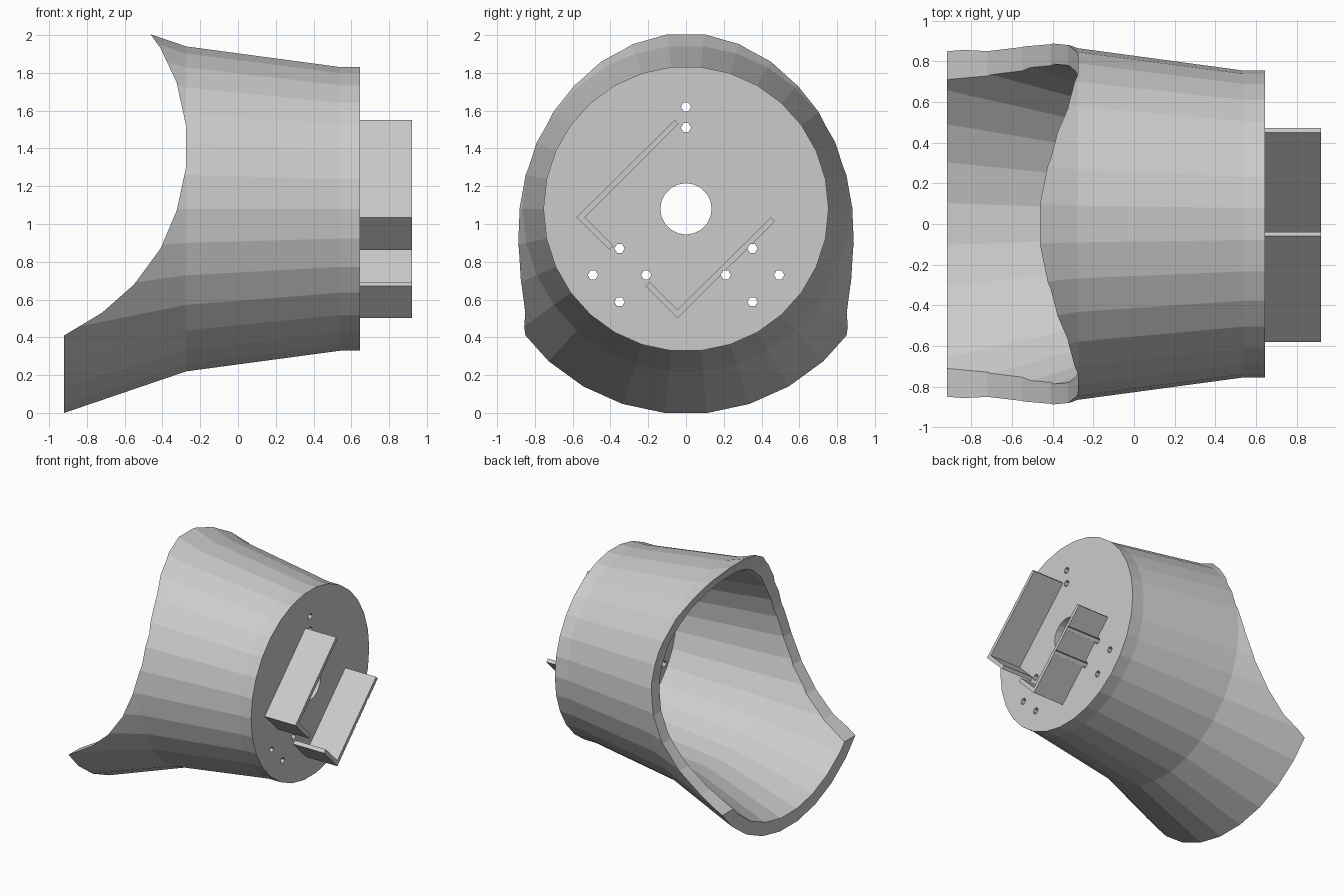
import bpy, bmesh
from math import sin, cos, pi

if "Cube" in bpy.data.objects:
    bpy.data.objects.remove(bpy.data.objects["Cube"])

CZ = 1.08  # height of the housing axis


def finish(name, bm):
    bmesh.ops.recalc_face_normals(bm, faces=bm.faces[:])
    me = bpy.data.meshes.new(name)
    bm.to_mesh(me)
    bm.free()
    ob = bpy.data.objects.new(name, me)
    bpy.context.scene.collection.objects.link(ob)
    return ob


def loft(name, rings):
    """Skin a list of equal point rings and cap both ends."""
    bm = bmesh.new()
    rows = [[bm.verts.new(p) for p in ring] for ring in rings]
    n = len(rows[0])
    for a, b in zip(rows, rows[1:]):
        for i in range(n):
            j = (i + 1) % n
            bm.faces.new((a[i], a[j], b[j], b[i]))
    bm.faces.new(rows[0])
    bm.faces.new(rows[-1])
    return finish(name, bm)


def ring(x, r, n, y=0, z=CZ):
    return [(x, y + r * cos(2 * pi * i / n), z + r * sin(2 * pi * i / n)) for i in range(n)]


def carve(ob, cutters):
    for c in cutters:
        m = ob.modifiers.new("cut", 'BOOLEAN')
        m.operation, m.solver, m.object = 'DIFFERENCE', 'EXACT', c
    dg = bpy.context.evaluated_depsgraph_get()
    me = bpy.data.meshes.new_from_object(ob.evaluated_get(dg))
    ob.modifiers.clear()
    ob.data = me


# Flared housing: inner wall out to the mouth, back along the outer wall to the plate
profile = [(.54, .655), (-.275, .765), (-.92, .982),
           (-.92, 1.086), (-.275, .865), (.54, .755), (.645, .755)]
housing = loft("flared_housing", [ring(x, r, 30) for x, r in profile])

# Curved saddle cut across the mouth
saddle = [(-1.1, .33), (-.92, .41), (-.72, .53), (-.55, .68), (-.41, .87), (-.325, 1.07),
          (-.275, 1.3), (-.275, 1.52), (-.325, 1.75), (-.41, 1.93), (-.46, 2.0),
          (-.58, 2.2), (-1.1, 2.2)]
saddle_cutter = loft("saddle_cutter", [[(x, y, z) for x, z in saddle] for y in (-1.3, 1.3)])

# Centre bore and small screw holes
bore_cutter = loft("bore_cutter", [ring(x, .136, 20) for x in (.4, 1.1)])
spots = [(0, 1.62), (0, 1.51)]
for s in (-1, 1):
    spots += [(s * .352, .87), (s * .493, .73), (s * .211, .73), (s * .352, .588)]
screw_cutters = [loft("screw_cutter", [ring(x, .027, 6, y, z) for x in (.4, 1.1)])
                 for y, z in spots]
carve(housing, [saddle_cutter, bore_cutter] + screw_cutters)


# L-shaped fins on the plate; the screw holes groove the lower one
def fin(name, outline):
    return loft(name, [[(x, y, z) for y, z in outline] for x in (.64, .92)])


upper_fin = fin("upper_fin", [(-.06, 1.55), (-.58, 1.035), (-.405, .863),
                              (-.385, .885), (-.535, 1.035), (-.04, 1.53)])
lower_fin = fin("lower_fin", [(.472, 1.015), (-.045, .502), (-.215, .672),
                              (-.192, .694), (-.045, .547), (.45, 1.035)])
carve(lower_fin, screw_cutters)

# Helpers are no longer needed
for c in [saddle_cutter, bore_cutter] + screw_cutters:
    bpy.data.objects.remove(c)
